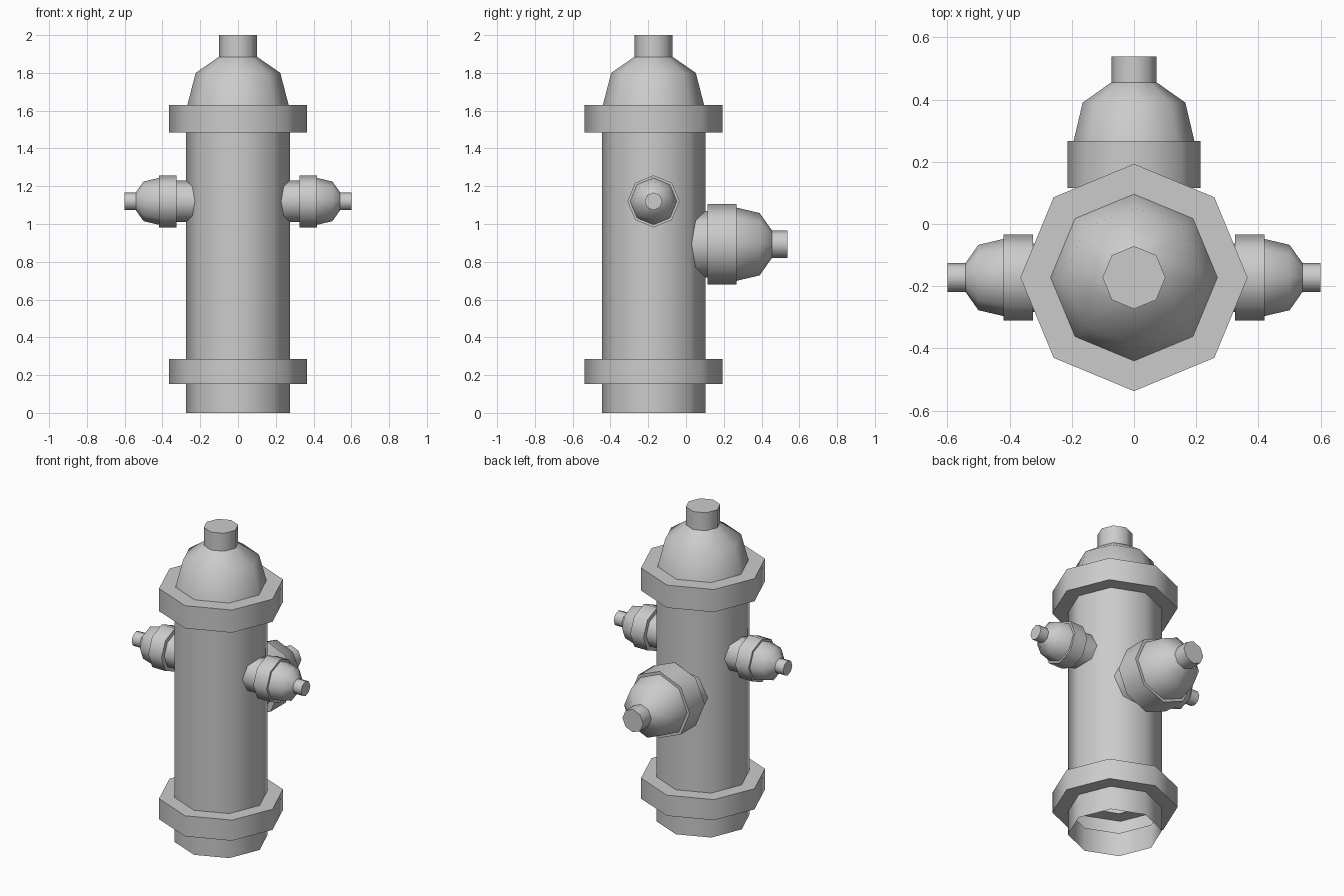
import bpy
import bmesh
from math import cos, sin, pi, radians
from mathutils import Matrix

SIDES = 8
AXIS_Y = -0.172

cube = bpy.data.objects.get("Cube")
if cube:
    bpy.data.objects.remove(cube, do_unlink=True)

grey = bpy.data.materials.new("plain_grey")
grey.use_nodes = True
colour = (0.6, 0.6, 0.6, 1)
grey.diffuse_color = colour
grey.node_tree.nodes["Principled BSDF"].inputs["Base Color"].default_value = colour


def lathe(name, profile, matrix, cap_end=True):
    """Spin (radius, height) points around z with a corner on each axis."""
    bm = bmesh.new()
    rings = []
    for r, h in profile:
        rings.append([bm.verts.new((r * cos(2 * pi * k / SIDES),
                                    r * sin(2 * pi * k / SIDES), h))
                      for k in range(SIDES)])
    for low, high in zip(rings, rings[1:]):
        for k in range(SIDES):
            n = (k + 1) % SIDES
            bm.faces.new((low[k], low[n], high[n], high[k]))
    if cap_end:
        bm.faces.new(rings[-1])
    bm.transform(matrix)
    mesh = bpy.data.meshes.new(name)
    bm.to_mesh(mesh)
    bm.free()
    mesh.materials.append(grey)
    obj = bpy.data.objects.new(name, mesh)
    bpy.context.collection.objects.link(obj)
    bpy.ops.object.select_all(action='DESELECT')
    obj.select_set(True)
    bpy.context.view_layer.objects.active = obj
    bpy.ops.object.shade_smooth_by_angle(angle=radians(50))
    return obj


upright = Matrix.Translation((0, AXIS_Y, 0))

# Hollow barrel, open underneath, with a flange near each end
body, flange, dome = 0.274, 0.365, 0.268
lathe("barrel", [(body, 0), (body, 0.153), (flange, 0.153), (flange, 0.285),
                 (body, 0.285), (body, 1.485), (flange, 1.485),
                 (flange, 1.63), (dome, 1.63)], upright, cap_end=False)

# Domed bonnet with its operating nut
lathe("bonnet", [(dome, 1.63), (0.224, 1.8), (0.101, 1.885), (0.101, 2)], upright)

# Pair of small side outlets
side_outlet = [(0.11, 0.2), (0.11, 0.325), (0.138, 0.325), (0.138, 0.419),
               (0.124, 0.419), (0.105, 0.5), (0.047, 0.541), (0.047, 0.6)]
for name, sign in (("left_outlet", 1), ("right_outlet", -1)):
    turn = Matrix.Rotation(sign * pi / 2, 4, 'Y')
    lathe(name, side_outlet, Matrix.Translation((0, AXIS_Y, 1.12)) @ turn)

# Large rear outlet
lathe("rear_outlet", [(0.175, 0), (0.175, 0.115), (0.213, 0.115), (0.213, 0.267),
                      (0.194, 0.267), (0.165, 0.39), (0.073, 0.455), (0.073, 0.538)],
      Matrix.Translation((0, 0, 0.893)) @ Matrix.Rotation(-pi / 2, 4, 'X'))
